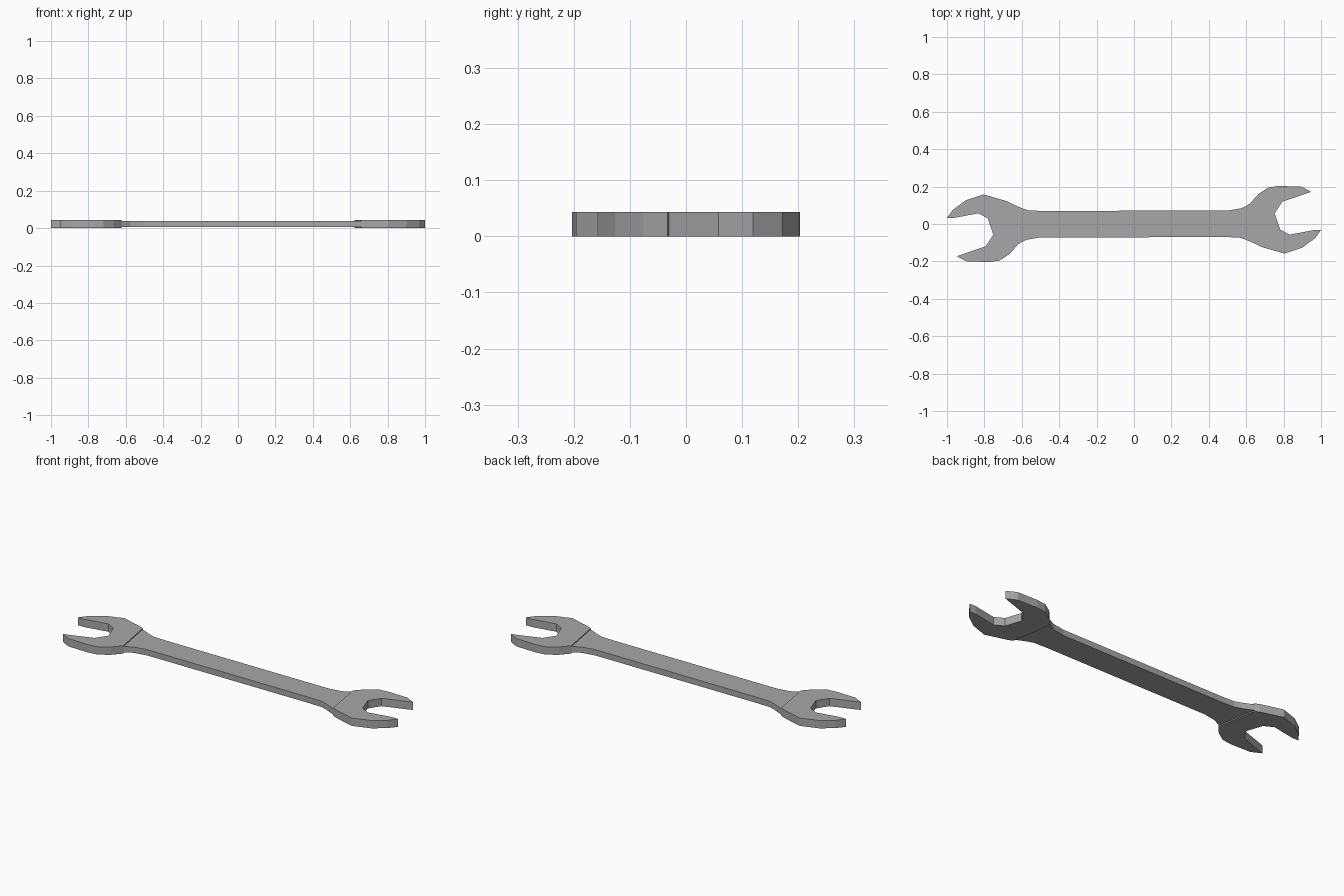
import bpy, bmesh

if "Cube" in bpy.data.objects:
    bpy.data.objects.remove(bpy.data.objects["Cube"])

steel = bpy.data.materials.new("steel grey")
steel.diffuse_color = (0.38, 0.39, 0.395, 1)
steel.use_nodes = True
steel.node_tree.nodes["Principled BSDF"].inputs["Base Color"].default_value = steel.diffuse_color


def turned(points):
    # the wrench repeats after half a turn about z
    return [(-x, -y) for x, y in points]


def plate(name, outline, z0, z1):
    # flat part: closed outline extruded from z0 to z1
    bm = bmesh.new()
    face = bm.faces.new([bm.verts.new((x, y, z0)) for x, y in outline])
    new = bmesh.ops.extrude_face_region(bm, geom=[face])["geom"]
    for v in new:
        if isinstance(v, bmesh.types.BMVert):
            v.co.z = z1
    bmesh.ops.recalc_face_normals(bm, faces=bm.faces[:])
    mesh = bpy.data.meshes.new(name)
    bm.to_mesh(mesh)
    bm.free()
    mesh.materials.append(steel)
    ob = bpy.data.objects.new(name, mesh)
    bpy.context.collection.objects.link(ob)
    return ob


# open jaw at the +x end, tilted about 15 degrees
jaw = [(0.622, 0.112), (0.665, 0.160), (0.720, 0.196), (0.775, 0.203),
       (0.895, 0.200), (0.948, 0.172), (0.845, 0.137), (0.793, 0.119), (0.752, 0.058),
       (0.782, -0.030), (0.832, -0.057), (0.960, -0.033), (1.000, -0.033),
       (0.968, -0.076), (0.900, -0.126), (0.805, -0.158), (0.685, -0.124),
       (0.660, -0.112)]
plate("right_jaw", jaw, 0.0, 0.0435)
plate("left_jaw", turned(jaw), 0.0, 0.0435)

# thinner handle, flaring into both jaws
half = [(0.662, -0.112), (0.624, 0.110), (0.575, 0.084), (0.500, 0.072)]
lower = [(0.500, -0.070), (0.565, -0.073), (0.600, -0.085)]
end = lower + half
plate("handle", end + turned(end), 0.006, 0.038)
